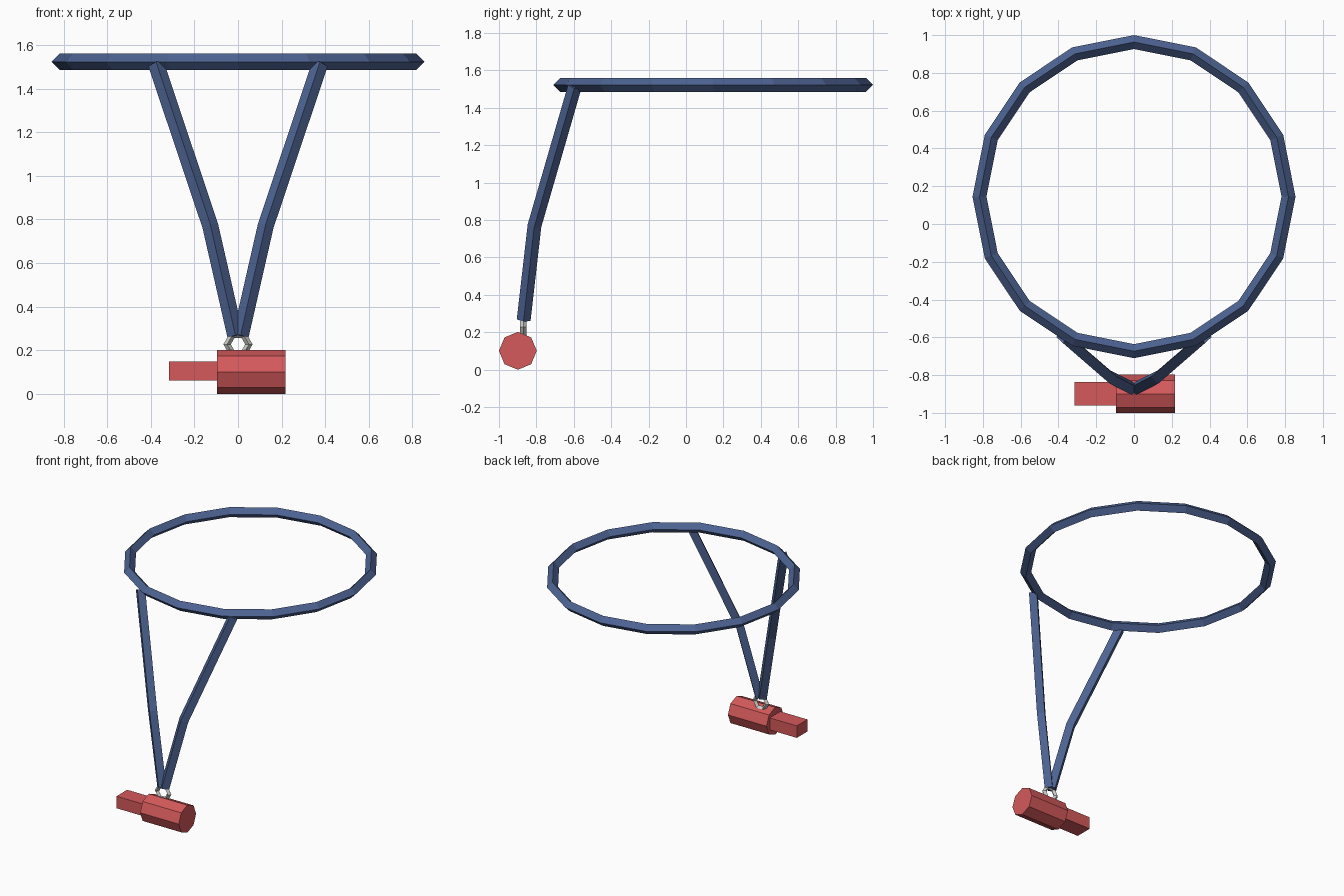
import bpy, bmesh, math
from mathutils import Vector

cube = bpy.data.objects.get("Cube")
if cube:
    bpy.data.objects.remove(cube, do_unlink=True)


def material(name, rgb):
    mat = bpy.data.materials.new(name)
    mat.use_nodes = True
    mat.diffuse_color = (*rgb, 1)
    mat.node_tree.nodes["Principled BSDF"].inputs["Base Color"].default_value = (*rgb, 1)
    return mat


blue = material("cord_blue", (0.075, 0.125, 0.29))
red = material("whistle_red", (0.66, 0.10, 0.105))
steel = material("clip_grey", (0.62, 0.62, 0.61))


def finish(name, mat):
    obj = bpy.context.object
    obj.name = name
    obj.data.materials.append(mat)
    return obj


def ring(name, mat, location, major, minor, segments, rotation=(0, 0, 0)):
    bpy.ops.mesh.primitive_torus_add(
        location=location, rotation=rotation, major_radius=major, minor_radius=minor,
        major_segments=segments, minor_segments=4)
    return finish(name, mat)


def cord(name, mat, path, radius):
    """Sweep a four-sided section along a path, with mitred bends and capped ends."""
    bm = bmesh.new()
    loops = []
    for i, point in enumerate(path):
        before, after = path[max(i - 1, 0)], path[min(i + 1, len(path) - 1)]
        tangent = ((point - before).normalized() + (after - point).normalized()).normalized()
        side = Vector((1, 0, 0))
        side = (side - tangent * side.dot(tangent)).normalized()
        depth = tangent.cross(side)
        loops.append([bm.verts.new(point + d * radius) for d in (side, depth, -side, -depth)])
    for low, high in zip(loops, loops[1:]):
        for k in range(4):
            n = (k + 1) % 4
            bm.faces.new((low[k], low[n], high[n], high[k]))
    bm.faces.new(loops[0])
    bm.faces.new(loops[-1])
    bmesh.ops.recalc_face_normals(bm, faces=bm.faces)
    mesh = bpy.data.meshes.new(name)
    bm.to_mesh(mesh)
    bm.free()
    obj = bpy.data.objects.new(name, mesh)
    bpy.context.collection.objects.link(obj)
    mesh.materials.append(mat)


# Neck loop
ring("neck_loop", blue, (0, 0.145, 1.523), 0.818, 0.037, 16)

# Two hanging cords meeting at the clip
for label, s in (("left", 1), ("right", -1)):
    path = [Vector((s * x, y, z)) for x, y, z in
            ((0.012, -0.868, 0.265), (0.127, -0.81, 0.77), (0.376, -0.595, 1.513))]
    cord(label + "_hanging_cord", blue, path, 0.037)

# Metal clip
ring("clip_ring", steel, (0, -0.87, 0.227), 0.05, 0.017, 6, (math.pi / 2, 0, 0))

# Whistle barrel
bpy.ops.mesh.primitive_cylinder_add(
    vertices=8, radius=0.101, depth=0.314, location=(0.061, -0.899, 0.101),
    rotation=(0, math.pi / 2, 0))
finish("whistle_barrel", red)

# Whistle mouthpiece, running slightly into the barrel
bpy.ops.mesh.primitive_cube_add(size=1, location=(-0.2, -0.898, 0.104))
mouthpiece = finish("whistle_mouthpiece", red)
mouthpiece.scale = (0.232, 0.124, 0.088)
